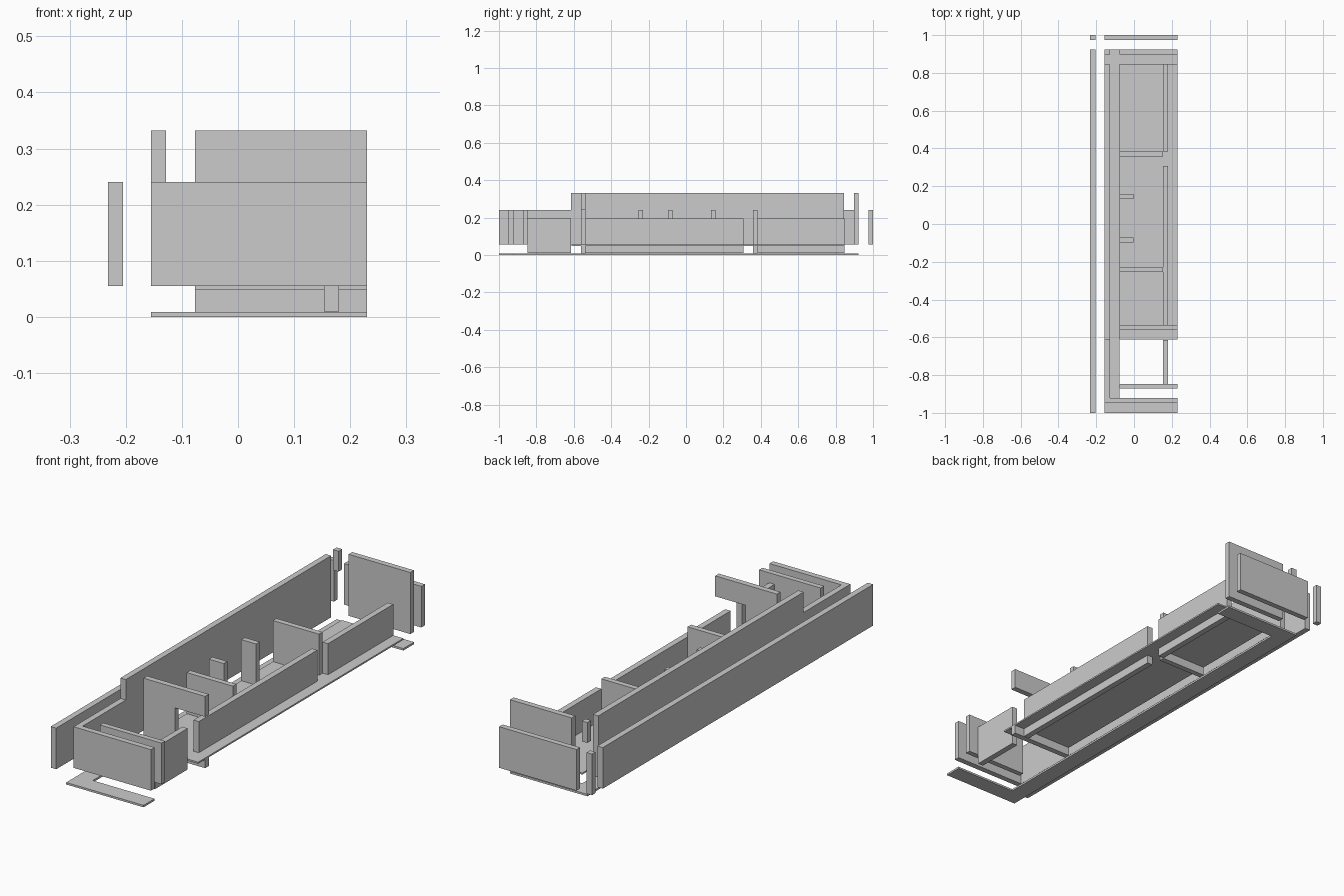
import bpy, bmesh

if "Cube" in bpy.data.objects:
    bpy.data.objects.remove(bpy.data.objects["Cube"])


def prism(name, pts, depth, to3d):
    """Extrude a 2D outline between two depths; to3d maps (u, v, d) to xyz."""
    bm = bmesh.new()
    a, b = depth
    face = bm.faces.new([bm.verts.new(to3d(u, v, a)) for u, v in pts])
    move = [q - p for p, q in zip(to3d(0, 0, a), to3d(0, 0, b))]
    new = bmesh.ops.extrude_face_region(bm, geom=[face])["geom"]
    bmesh.ops.translate(bm, vec=move, verts=[g for g in new if isinstance(g, bmesh.types.BMVert)])
    bmesh.ops.recalc_face_normals(bm, faces=bm.faces)
    me = bpy.data.meshes.new(name)
    bm.to_mesh(me)
    bm.free()
    ob = bpy.data.objects.new(name, me)
    bpy.context.collection.objects.link(ob)


def box(name, x, y, z):
    outline = [(x[0], y[0]), (x[1], y[0]), (x[1], y[1]), (x[0], y[1])]
    prism(name, outline, z, lambda u, v, d: (u, v, d))


R = 0.23                      # right edge of the plan
L = -0.155                    # left edge of the inner building
IN = -0.077                   # left edge of the raised floor
WALL = (0.055, 0.24)          # standard wall heights
LOW = (0.01, 0.195)           # low right-hand walls
SIDE = (0.153, 0.18)          # thickness of right-hand walls
OUT = (-0.232, -0.205)        # thickness of outer left wall

# Floors: U-shaped ground border and raised slab
prism("ground_border", [(L, -1), (R, -1), (R, -0.922), (IN, -0.922), (IN, 0.847),
                        (R, 0.847), (R, 0.923), (L, 0.923)],
      (0, 0.009), lambda u, v, d: (u, v, d))
box("raised_floor", (IN, R), (-0.612, 0.847), (0.048, 0.055))

# Detached outer walls
box("outer_left_wall", OUT, (-1, 0.923), WALL)
box("outer_corner_post", OUT, (0.975, 1), WALL)
box("outer_back_wall", (L, R), (0.975, 1), WALL)

# Long left wall, stepping up to full height
prism("long_left_wall", [(-0.925, 0.055), (0.845, 0.055), (0.845, 0.332), (-0.615, 0.332),
                         (-0.615, 0.24), (-0.925, 0.24)],
      (L, -0.128), lambda u, v, d: (d, u, v))
box("upper_corner_post", (L, -0.128), (0.897, 0.923), (0.24, 0.332))
box("back_wall", (IN, R), (0.897, 0.923), (0.055, 0.332))

# Front walls
box("front_wall", (L, R), (-0.948, -0.922), WALL)
box("inner_front_wall", (IN, R), (-0.872, -0.848), WALL)

# Low right-hand walls with openings between
for i, span in enumerate([(-0.848, -0.615), (-0.536, 0.307), (0.383, 0.847)]):
    box(f"right_wall_{i + 1}", SIDE, span, LOW)

# Tall cross wall with a doorway, and its footing
prism("doorway_wall", [(IN, 0.055), (0.08, 0.055), (0.08, 0.24), (R, 0.24), (R, 0.332), (IN, 0.332)],
      (-0.562, -0.536), lambda u, v, d: (u, d, v))
box("doorway_footing", (IN, R), (-0.562, -0.536), (0.009, 0.048))

# Partitions and short stub walls
box("back_partition", (IN, SIDE[0]), (0.358, 0.383), (0.009, 0.24))
box("front_partition", (IN, SIDE[0]), (-0.255, -0.23), WALL)
for i, y in enumerate((-0.097, 0.133)):
    box(f"stub_wall_{i + 1}", (IN, -0.003), (y, y + 0.025), WALL)
